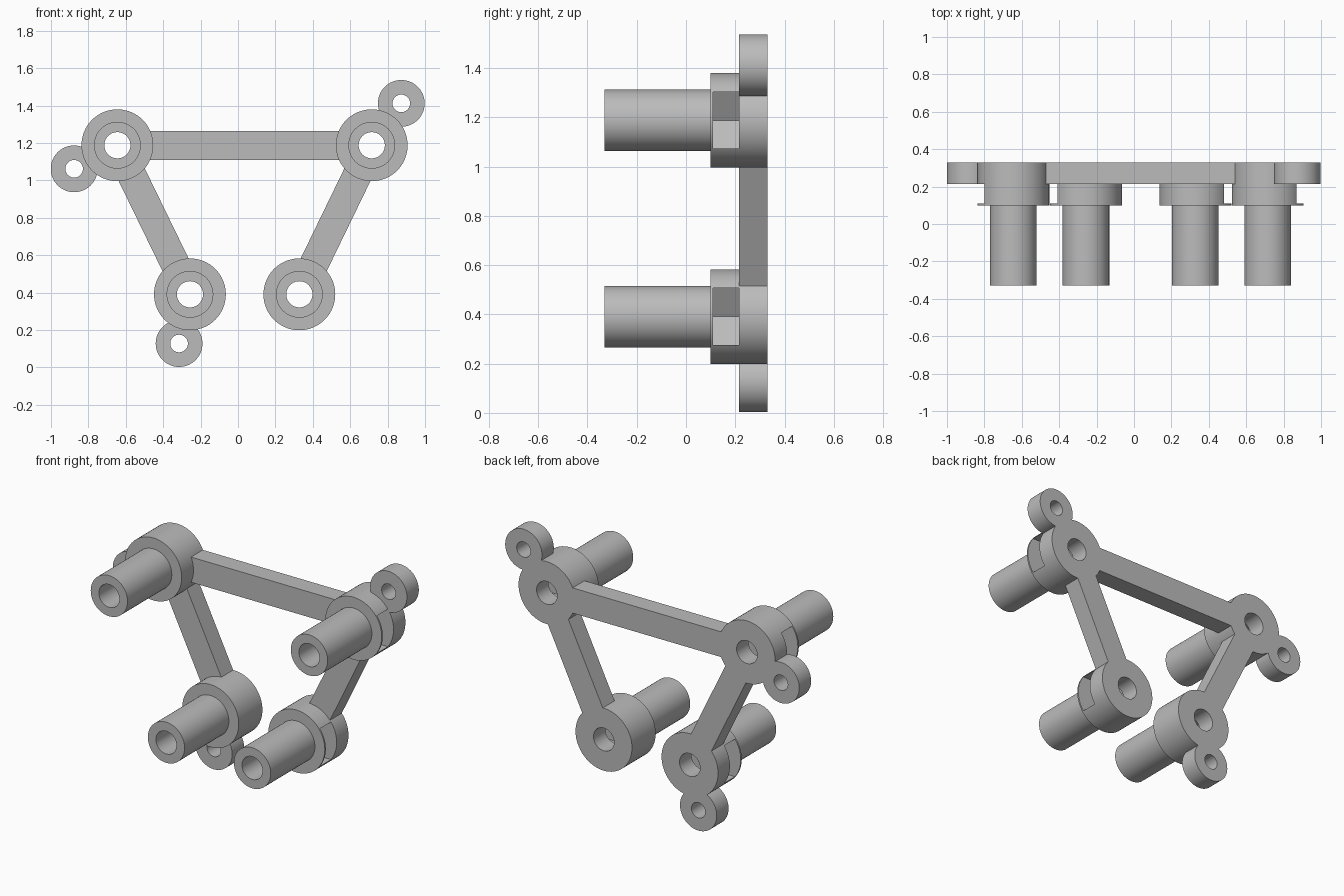
import bpy
from math import pi
from mathutils import Vector

cube = bpy.data.objects.get("Cube")
if cube:
    bpy.data.objects.remove(cube)

grey = bpy.data.materials.new("plain grey")
grey.use_nodes = True
colour = (0.5, 0.5, 0.5, 1)
grey.diffuse_color = colour
grey.node_tree.nodes["Principled BSDF"].inputs["Base Color"].default_value = colour

# Depths along y
TIP, BOSS, POCKET, PLATE, BACK = -0.33, 0.1, 0.11, 0.215, 0.33

# Boss centres (x, z)
top_right, top_left = Vector((-0.645, 1.188)), Vector((0.715, 1.188))
low_right, low_left = Vector((-0.257, 0.391)), Vector((0.328, 0.391))
bosses = [top_right, top_left, low_right, low_left]
ears = [Vector((-0.876, 1.062)), Vector((0.873, 1.412)), Vector((-0.315, 0.128))]


def rod(name, centre, radius, y0, y1, sides=64):
    """Cylinder along y between two depths."""
    bpy.ops.mesh.primitive_cylinder_add(
        vertices=sides, radius=radius, depth=y1 - y0, rotation=(pi / 2, 0, 0),
        location=(centre.x, (y0 + y1) / 2, centre.y))
    ob = bpy.context.object
    ob.name = name
    return ob


def bar(name, a, b, width, y0, y1):
    """Box running from a to b in the xz plane."""
    mid, run = (a + b) / 2, b - a
    bpy.ops.mesh.primitive_cube_add(
        size=1, location=(mid.x, (y0 + y1) / 2, mid.y),
        rotation=(0, -Vector((1, 0)).angle_signed(run) * -1, 0))
    ob = bpy.context.object
    ob.name = name
    ob.scale = (run.length, y1 - y0, width)
    return ob


def combine(target, tool, operation):
    """Apply a boolean and discard the tool."""
    mod = target.modifiers.new(operation.title(), 'BOOLEAN')
    mod.operation, mod.object, mod.solver = operation, tool, 'EXACT'
    bpy.context.view_layer.objects.active = target
    bpy.ops.object.modifier_apply(modifier=mod.name)
    bpy.data.objects.remove(tool)


# Frame: three bars in a row, joining the bosses
frame = bar("standoff_frame", top_right, top_left, 0.155, PLATE, BACK)
for a, b in ((top_right, low_right), (top_left, low_left)):
    combine(frame, bar("leg_bar", a, b, 0.155, PLATE, BACK), 'UNION')

# Bosses with long posts, and small mounting ears
for c in bosses:
    combine(frame, rod("boss", c, 0.192, BOSS, BACK), 'UNION')
    combine(frame, rod("post", c, 0.125, TIP, BOSS + 0.05), 'UNION')
for c in ears:
    combine(frame, rod("ear", c, 0.125, PLATE, BACK), 'UNION')

# Hexagonal nut pockets opening outwards, then the bores
for c in bosses:
    out = Vector((0.3 if c.x > 0 else -0.3, 0))
    pocket = rod("nut_pocket", c, 0.133, POCKET, PLATE, 6)
    pocket.rotation_euler.y = pi / 6
    combine(frame, pocket, 'DIFFERENCE')
    combine(frame, bar("nut_slot", c, c + out, 0.2304, POCKET, PLATE), 'DIFFERENCE')
    combine(frame, rod("bore", c, 0.07, TIP - 0.1, BACK + 0.1), 'DIFFERENCE')
for c in ears:
    combine(frame, rod("ear_hole", c, 0.047, PLATE - 0.1, BACK + 0.1), 'DIFFERENCE')

# Finish
frame.data.materials.clear()
frame.data.materials.append(grey)
for poly in frame.data.polygons:
    poly.material_index = 0
bpy.ops.object.select_all(action='DESELECT')
frame.select_set(True)
bpy.context.view_layer.objects.active = frame
bpy.ops.object.transform_apply(location=True, rotation=True, scale=True)
bpy.ops.object.shade_smooth_by_angle(angle=pi / 6)
